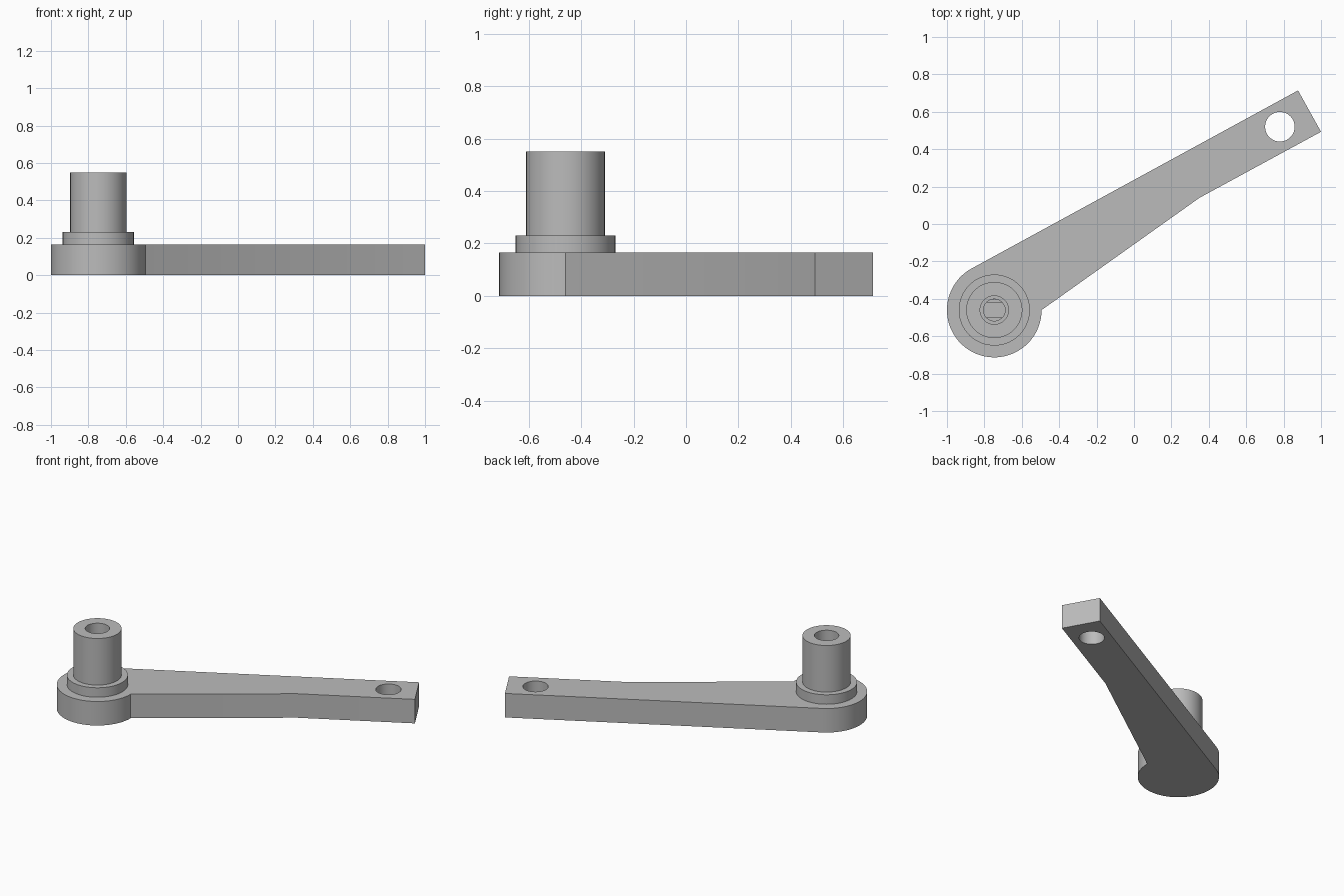
import bpy
import bmesh
from math import cos, sin, radians, pi, sqrt

cube = bpy.data.objects.get("Cube")
if cube:
    bpy.data.objects.remove(cube)

HUB = (-0.747, -0.46)
HUB_R = 0.253
ARM_TOP = 0.165

grey = bpy.data.materials.new("plain grey")
grey.use_nodes = True
grey.diffuse_color = (0.5, 0.5, 0.5, 1)
grey.node_tree.nodes["Principled BSDF"].inputs["Base Color"].default_value = (0.5, 0.5, 0.5, 1)


def arc(centre, radius, start, end, steps):
    """Points along an arc, angles in degrees."""
    angles = [radians(start + (end - start) * i / steps) for i in range(steps + 1)]
    return [(centre[0] + radius * cos(a), centre[1] + radius * sin(a)) for a in angles]


def finish(obj):
    """Weld, orient, colour and shade a part."""
    bm = bmesh.new()
    bm.from_mesh(obj.data)
    bmesh.ops.remove_doubles(bm, verts=bm.verts, dist=0.0001)
    bmesh.ops.recalc_face_normals(bm, faces=bm.faces)
    bm.to_mesh(obj.data)
    bm.free()
    obj.data.materials.clear()
    obj.data.materials.append(grey)
    bpy.ops.object.select_all(action='DESELECT')
    obj.select_set(True)
    bpy.context.view_layer.objects.active = obj
    bpy.ops.object.shade_smooth_by_angle(angle=radians(30))


def plate(name, outlines, bottom, top):
    """Extruded flat shape; later outlines become holes."""
    curve = bpy.data.curves.new(name, 'CURVE')
    curve.dimensions = '2D'
    curve.fill_mode = 'BOTH'
    curve.extrude = (top - bottom) / 2
    for points in outlines:
        spline = curve.splines.new('POLY')
        spline.points.add(len(points) - 1)
        for p, (x, y) in zip(spline.points, points):
            p.co = (x, y, 0, 1)
        spline.use_cyclic_u = True
    obj = bpy.data.objects.new(name, curve)
    obj.location.z = (top + bottom) / 2
    bpy.context.collection.objects.link(obj)
    bpy.ops.object.select_all(action='DESELECT')
    obj.select_set(True)
    bpy.context.view_layer.objects.active = obj
    bpy.ops.object.convert(target='MESH')
    finish(bpy.context.object)


def lathe(name, profile, segments=72):
    """Revolve a closed (radius, z) profile about the hub axis."""
    bm = bmesh.new()
    verts = [bm.verts.new((r, 0, z)) for r, z in profile]
    edges = [bm.edges.new((verts[i - 1], v)) for i, v in enumerate(verts)]
    bmesh.ops.spin(bm, geom=verts + edges, cent=(0, 0, 0), axis=(0, 0, 1),
                   angle=2 * pi, steps=segments, use_duplicate=False)
    mesh = bpy.data.meshes.new(name)
    bm.to_mesh(mesh)
    bm.free()
    obj = bpy.data.objects.new(name, mesh)
    obj.location = (*HUB, 0)
    bpy.context.collection.objects.link(obj)
    finish(obj)


# Crank arm: round hub, tapering bar, square tip with a through hole
outline = arc(HUB, HUB_R, 118.5, 360, 64)
outline += [(0.35, 0.14), (1.0, 0.493), (0.877, 0.714)]
pin_hole = arc((0.78, 0.52), 0.079, 0, 355, 71)
plate("crank_arm", [outline, pin_hole], 0, ARM_TOP)

# Collar and hollow post, with a stepped bore
BORE, SOCKET = 0.076, 0.058
lathe("collar_and_post", [
    (SOCKET, ARM_TOP), (0.19, ARM_TOP), (0.19, 0.23), (0.15, 0.23),
    (0.15, 0.55), (BORE, 0.55), (BORE, 0.3), (SOCKET, 0.3)])

# Two flats that key the bottom of the bore
for name, turn in (("back_socket_flat", 90), ("front_socket_flat", 270)):
    plate(name, [arc(HUB, SOCKET, turn - 46, turn + 46, 12)], ARM_TOP, 0.26)
